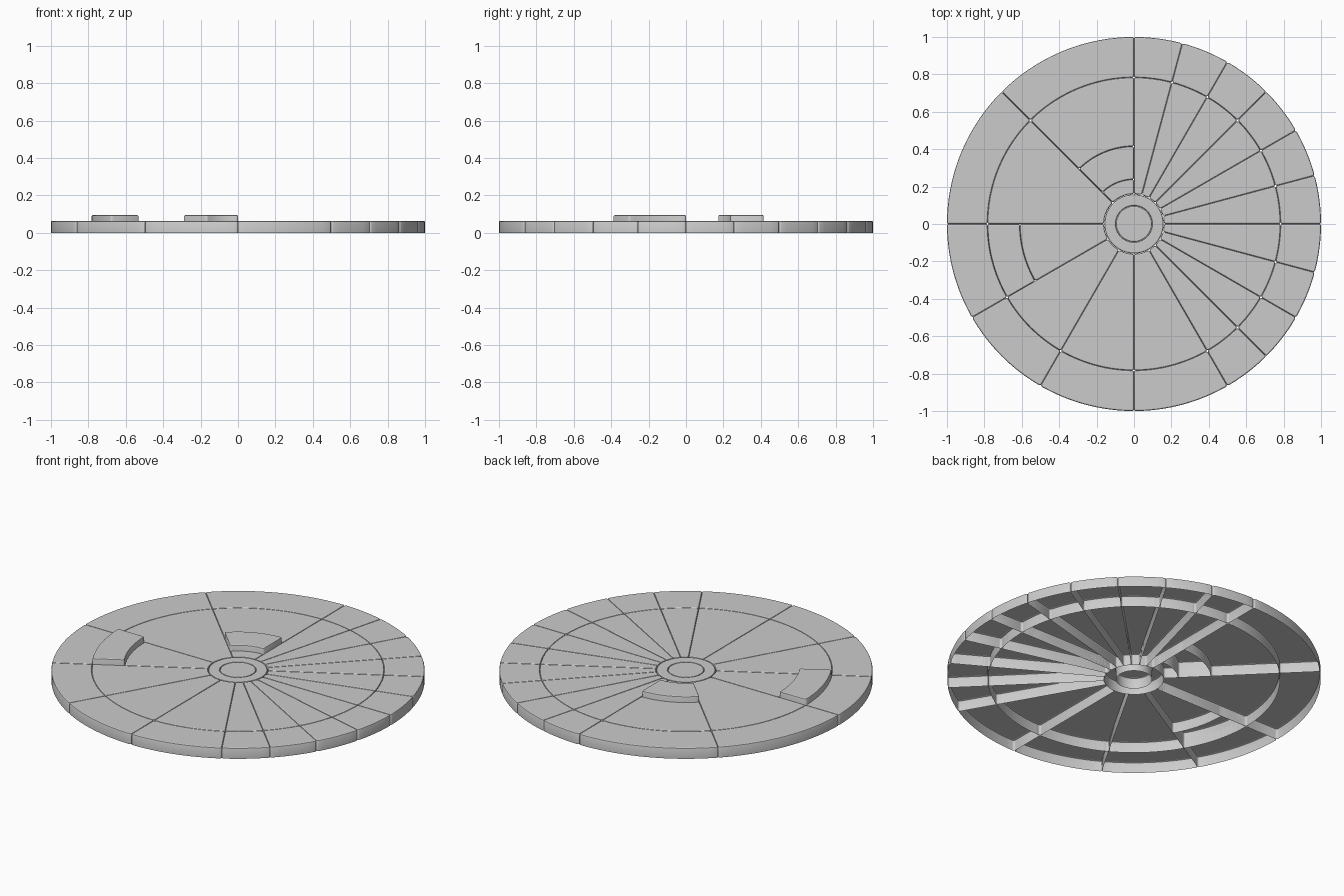
import bpy, bmesh
from math import sin, cos, radians, pi, ceil

if "Cube" in bpy.data.objects:
    bpy.data.objects.remove(bpy.data.objects["Cube"])

H, H_BLOCK = 0.063, 0.095      # tile and raised block heights
BEVEL, CORNER = 0.007, 0.011   # top edge bevel, rounded plan corners
R_HUB, R_MID, R_RIM = 0.16, 0.783, 1.0


def make_object(name, bm):
    # smooth walls, flat tops, sharp edges kept
    for f in bm.faces:
        f.smooth = abs(f.normal.z) < 0.99
    for e in bm.edges:
        if len(e.link_faces) == 2 and e.calc_face_angle(0) > radians(35):
            e.smooth = False
    mesh = bpy.data.meshes.new(name)
    bm.to_mesh(mesh)
    bm.free()
    obj = bpy.data.objects.new(name, mesh)
    bpy.context.collection.objects.link(obj)
    return obj


def bevel_levels(h):
    # (inset, height) pairs from the floor up to the top face
    b = BEVEL
    return [(0, 0), (0, h - b), (b * 0.3, h - b * 0.3), (b, h)]


def outline(r0, r1, a0, a1, inset):
    # counter-clockwise ring sector with rounded corners
    c = CORNER - inset
    ri, ro = r0 + CORNER, r1 - CORNER
    corners = [(ro, a0 + CORNER / ro, -pi / 2), (ro, a1 - CORNER / ro, 0),
               (ri, a1 - CORNER / ri, pi / 2), (ri, a0 + CORNER / ri, pi)]
    n = ceil((a1 - a0) / radians(2.5))
    pts = []
    for k, (rc, ac, p0) in enumerate(corners):
        for i in range(4):
            p = p0 + i * pi / 6
            pts.append((rc + c * cos(p), ac + c * sin(p) / rc))
        if k in (0, 2):
            end = corners[k + 1][1]
            r = ro + c if k == 0 else ri - c
            pts += [(r, ac + (end - ac) * i / n) for i in range(1, n)]
    return [(r * cos(a), r * sin(a)) for r, a in pts]


def tile(name, r0, r1, deg0, deg1, h=H):
    # open-bottomed shell: walls, bevel and top
    bm = bmesh.new()
    rings = [[bm.verts.new((x, y, z)) for x, y in
              outline(r0, r1, radians(deg0), radians(deg1), d)]
             for d, z in bevel_levels(h)]
    for lo, hi in zip(rings, rings[1:]):
        for i in range(len(lo)):
            j = (i + 1) % len(lo)
            bm.faces.new((lo[i], lo[j], hi[j], hi[i]))
    bm.faces.new(rings[-1])
    bm.normal_update()
    return make_object(name, bm)


def lathe(name, profile, cap=False, n=64):
    # profile of (radius, z) running from the outer foot inward
    bm = bmesh.new()
    rings = [[bm.verts.new((r * cos(2 * pi * i / n), r * sin(2 * pi * i / n), z))
              for i in range(n)] for r, z in profile]
    for lo, hi in zip(rings, rings[1:]):
        for i in range(n):
            j = (i + 1) % n
            bm.faces.new((lo[i], lo[j], hi[j], hi[i]))
    if cap:
        bm.faces.new(rings[-1])
    bm.normal_update()
    return make_object(name, bm)


# rim tiles and inner sectors share the same dividing angles
angles = list(range(-60, 91, 15)) + [135, 180, 210, 240, 270, 300]
splits = {90: [(R_HUB, 0.238, H), (0.238, 0.415, H_BLOCK), (0.415, R_MID, H)],
          180: [(R_HUB, 0.61, H), (0.61, R_MID, H_BLOCK)]}
for a0, a1 in zip(angles, angles[1:]):
    tile("rim_tile", R_MID, R_RIM, a0, a1)
    for r0, r1, h in splits.get(a0, [(R_HUB, R_MID, H)]):
        tile("raised_block" if h > H else "sector_tile", r0, r1, a0, a1, h)

# hub ring and centre button
outer = [(0.158 - d, z) for d, z in bevel_levels(H)]
inner = [(0.097 + d, z) for d, z in reversed(bevel_levels(H))]
lathe("hub_ring", outer + inner)
lathe("centre_button", [(0.096 - d, z) for d, z in bevel_levels(H)], cap=True)
